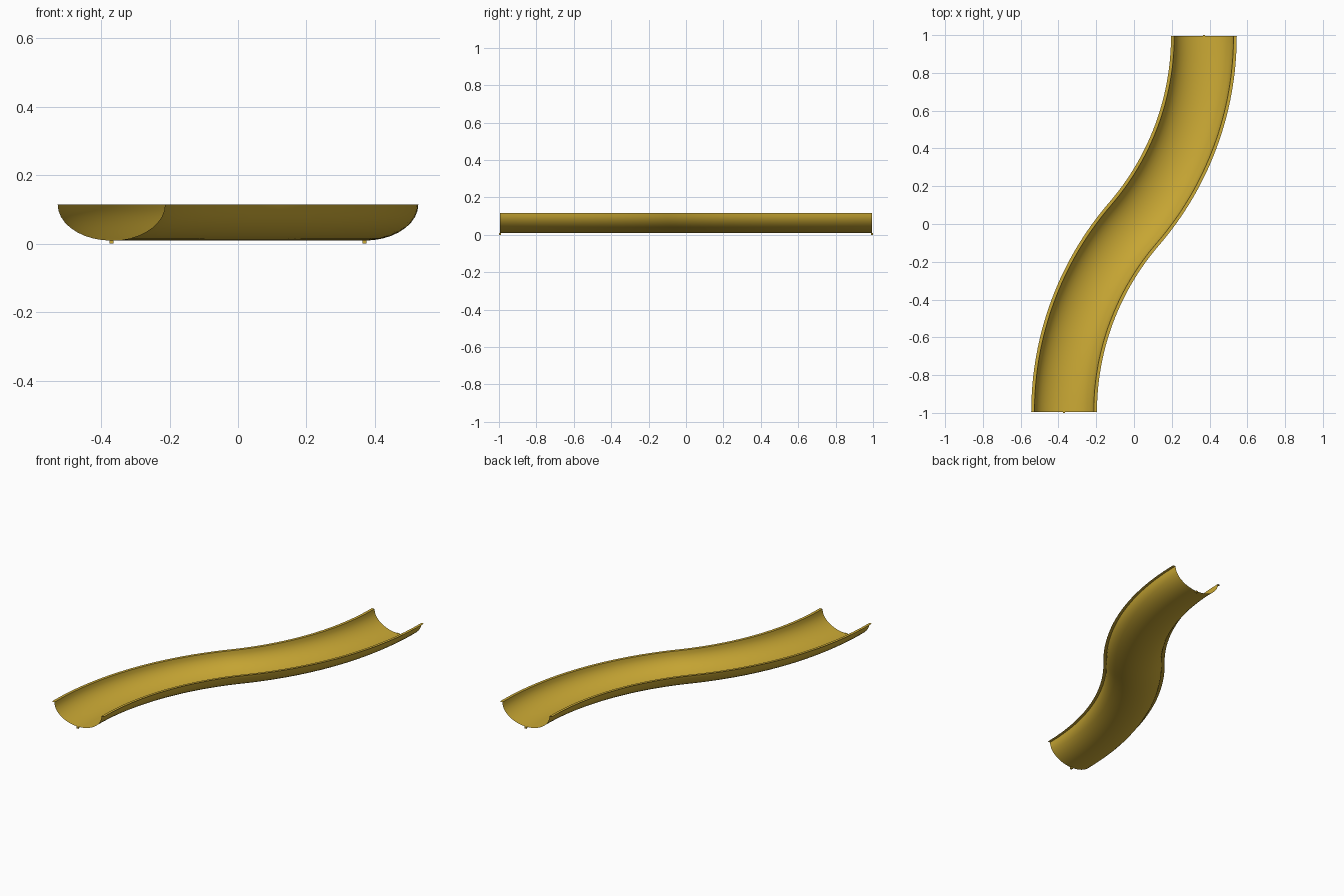
import bpy, bmesh, math

if "Cube" in bpy.data.objects:
    bpy.data.objects.remove(bpy.data.objects["Cube"])

yellow = bpy.data.materials.new("mustard yellow")
yellow.diffuse_color = (0.60, 0.40, 0.035, 1)
yellow.use_nodes = True
yellow.node_tree.nodes["Principled BSDF"].inputs["Base Color"].default_value = yellow.diffuse_color

END_X, END_Y = 0.37, 0.995          # ends of the centre line
HALF_W, LIP = 0.157, 0.017          # channel half width, flat rim width
RIM_Z, DEPTH = 0.115, 0.106
SWEEP = 2 * math.atan(END_X / END_Y)
RADIUS = END_Y / math.sin(SWEEP)
STEPS, SIDES = 32, 18


def finish(bm, name):
    mesh = bpy.data.meshes.new(name)
    bm.to_mesh(mesh)
    bm.free()
    mesh.materials.append(yellow)
    obj = bpy.data.objects.new(name, mesh)
    bpy.context.collection.objects.link(obj)
    return obj


# Centre line: two equal arcs that meet with the same direction
path = []
for i in range(STEPS + 1):
    a = SWEEP * i / STEPS
    path.append((-END_X + RADIUS * (1 - math.cos(a)), -END_Y + RADIUS * math.sin(a), a))
path += [(-x, -y, a) for x, y, a in reversed(path[:-1])]

# Cross-section: half ellipse with a flat rim on each side
profile = [(-HALF_W - LIP, RIM_Z)]
for j in range(SIDES + 1):
    t = math.pi * j / SIDES
    profile.append((-HALF_W * math.cos(t), RIM_Z - DEPTH * math.sin(t)))
profile.append((HALF_W + LIP, RIM_Z))

# Curved channel, an open sheet swept along the centre line
bm = bmesh.new()
rows = [[bm.verts.new((x + u * math.cos(a), y - u * math.sin(a), z)) for u, z in profile]
        for x, y, a in path]
for r0, r1 in zip(rows, rows[1:]):
    for k in range(len(profile) - 1):
        bm.faces.new((r0[k], r0[k + 1], r1[k + 1], r1[k]))
channel = finish(bm, "curved_channel")
bpy.context.view_layer.objects.active = channel
channel.select_set(True)
bpy.ops.object.shade_smooth_by_angle(angle=math.radians(35))

# Small locating pegs under both ends
for s, name in ((-1, "front_peg"), (1, "back_peg")):
    bm = bmesh.new()
    bmesh.ops.create_cube(bm, size=1)
    bmesh.ops.scale(bm, vec=(0.012, 0.012, 0.010), verts=bm.verts)
    bmesh.ops.translate(bm, vec=(s * END_X, s * 0.994, 0.005), verts=bm.verts)
    finish(bm, name)
